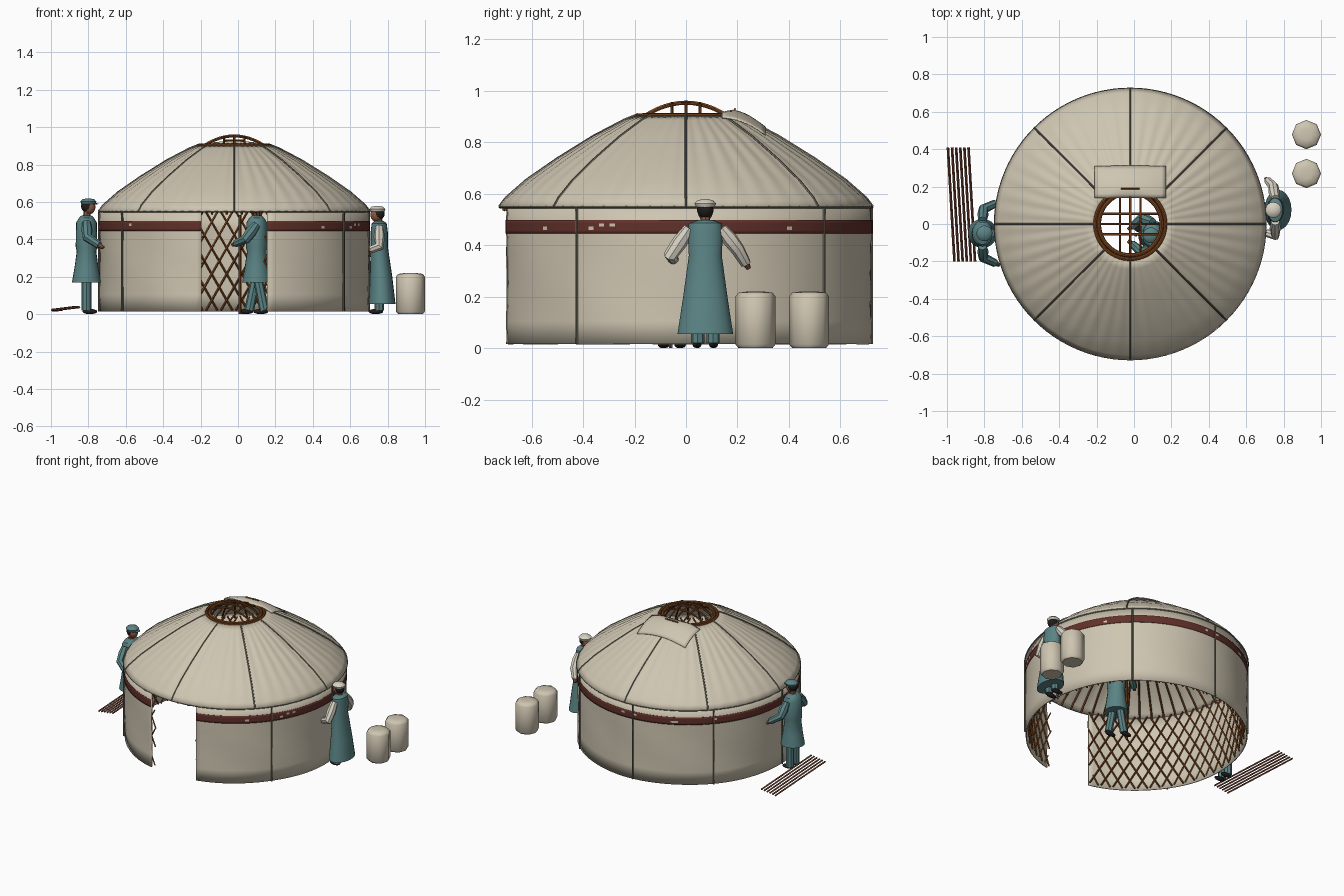
import bpy, bmesh, math, random
from math import sin, cos, pi, radians, sqrt
from mathutils import Vector

random.seed(4)
if "Cube" in bpy.data.objects:
    bpy.data.objects.remove(bpy.data.objects["Cube"])

CX, R, GAP = -0.02, 0.715, radians(14.2)


def material(name, r, g, b):
    m = bpy.data.materials.new(name)
    m.use_nodes = True
    m.diffuse_color = (r, g, b, 1)
    bsdf = next(n for n in m.node_tree.nodes if n.type == 'BSDF_PRINCIPLED')
    bsdf.inputs["Base Color"].default_value = (r, g, b, 1)
    bsdf.inputs["Roughness"].default_value = 0.9
    return m


FELT = material("cream felt", 0.62, 0.56, 0.44)
ROPE = material("grey rope", 0.17, 0.16, 0.12)
BAND = material("maroon band", 0.12, 0.03, 0.023)
WOOD = material("brown wood", 0.22, 0.065, 0.014)
SLAT = material("red brown slats", 0.14, 0.045, 0.025)
TEAL = material("teal cloth", 0.105, 0.23, 0.235)
WHITE = material("pale linen", 0.68, 0.64, 0.55)
SKIN = material("skin", 0.27, 0.1, 0.055)
BLACK = material("black", 0.015, 0.012, 0.012)


def finish(name, mesh, mat, loc=(0, 0, 0), yaw=0, angle=40):
    mesh.polygons.foreach_set("use_smooth", [True] * len(mesh.polygons))
    mesh.set_sharp_from_angle(angle=radians(angle))
    if not mesh.materials:
        mesh.materials.append(mat)
    ob = bpy.data.objects.new(name, mesh)
    bpy.context.collection.objects.link(ob)
    ob.location, ob.rotation_euler = loc, (0, 0, yaw)
    return ob


def sheet(name, nu, nv, fn, mat, closed=False, cap=False, thick=0, **kw):
    """Grid surface from fn(u, v); optionally closed around u."""
    bm = bmesh.new()
    cols = nu if closed else nu + 1
    rows = [[bm.verts.new(fn(i / nu, j / nv)) for i in range(cols)] for j in range(nv + 1)]
    for a, b in zip(rows, rows[1:]):
        for i in range(nu):
            k = (i + 1) % cols
            bm.faces.new((a[i], a[k], b[k], b[i]))
    if cap:
        bm.faces.new(rows[0][::-1])
        bm.faces.new(rows[-1])
    bmesh.ops.recalc_face_normals(bm, faces=bm.faces)
    mesh = bpy.data.meshes.new(name)
    bm.to_mesh(mesh)
    bm.free()
    ob = finish(name, mesh, mat, **kw)
    if thick:
        mod = ob.modifiers.new("thickness", 'SOLIDIFY')
        mod.thickness, mod.offset = thick, 0
    return ob


def loft(name, rings, n, mat, **kw):
    """Stack of ellipses given as (z, half width, half depth, y shift)."""
    def point(u, v):
        z, rx, ry, dy = rings[round(v * (len(rings) - 1))]
        return (rx * cos(2 * pi * u), ry * sin(2 * pi * u) + dy, z)
    return sheet(name, n, len(rings) - 1, point, mat, closed=True, cap=True, **kw)


def tubes(name, paths, radius, mat, taper=None, cyclic=False, res=0, **kw):
    """Rods along paths, gathered in one mesh."""
    cu = bpy.data.curves.new(name, 'CURVE')
    cu.dimensions, cu.bevel_depth, cu.bevel_resolution = '3D', radius, res
    cu.use_fill_caps = True
    for path in paths:
        sp = cu.splines.new('POLY')
        sp.points.add(len(path) - 1)
        sp.use_cyclic_u = cyclic
        for i, p in enumerate(path):
            sp.points[i].co = (*p, 1)
            sp.points[i].radius = taper[i] if taper else 1
    tmp = bpy.data.objects.new(name + "_path", cu)
    mesh = bpy.data.meshes.new_from_object(tmp)
    bpy.data.objects.remove(tmp)
    mesh.materials.clear()
    return finish(name, mesh, mat, **kw)


def ball(name, radius, mat, centre, squash=(1, 1, 1), **kw):
    bm = bmesh.new()
    bmesh.ops.create_uvsphere(bm, u_segments=14, v_segments=9, radius=radius)
    bmesh.ops.scale(bm, vec=squash, verts=bm.verts)
    bmesh.ops.translate(bm, vec=centre, verts=bm.verts)
    mesh = bpy.data.meshes.new(name)
    bm.to_mesh(mesh)
    bm.free()
    return finish(name, mesh, mat, **kw)


def polar(r, phi, z):
    """Point around the tent; phi = 0 is the doorway."""
    return (CX + r * sin(phi), -r * cos(phi), z)


def around(u, gap=GAP):
    return gap + u * (2 * pi - 2 * gap)


# Felt wall, open at the doorway
sheet("wall", 120, 6, lambda u, v: polar(R + 0.002 * sin(v * 9 + u * 40), around(u), 0.015 + 0.535 * v),
      FELT, thick=0.008)

# Painted band with a few worn patches
band = sheet("wall_band", 180, 4, lambda u, v: polar(R + 0.008, around(u), 0.445 + 0.053 * v), BAND, thick=0.002)
band.data.materials.append(FELT)
for f in band.data.polygons:
    if random.random() < 0.03 and abs(f.center.z - 0.471) < 0.015:
        f.material_index = 1

# Roof
PROFILE = [(0.726, 0.546), (0.70, 0.58), (0.62, 0.65), (0.5, 0.733),
           (0.36, 0.82), (0.24, 0.883), (0.185, 0.905)]


def roof_z(r):
    for (r0, z0), (r1, z1) in zip(PROFILE, PROFILE[1:]):
        if r >= r1:
            return z0 + (z1 - z0) * (r0 - r) / (r0 - r1)
    return PROFILE[-1][1]


def roof_point(u, v):
    r, z = PROFILE[round(v * 6)]
    return polar(r, 2 * pi * u, z + 0.0025 * sin(pi * v) * sin(2 * pi * u * 48))


sheet("roof", 288, 6, roof_point, FELT, closed=True, thick=0.006)
CIRCLE = [2 * pi * i / 96 for i in range(96)]
tubes("eave_rope", [[polar(0.724, a, 0.548) for a in CIRCLE]], 0.005, ROPE, cyclic=True)
tubes("roof_ropes", [[polar(r, k * pi / 4, z + 0.004) for r, z in PROFILE] for k in range(8)], 0.005, ROPE, res=1)
tubes("wall_ropes", [[polar(R + 0.008, radians(a + 90), z) for z in (0.015, 0.28, 0.55)]
                     for a in (-36, 5, 48, 95, 138, 182, 214)], 0.006, ROPE, res=1)

# Lattice of crossed laths inside the wall
laths = []
for k in range(54):
    for side, r in ((1, 0.698), (-1, 0.69)):
        path = []
        for s in range(9):
            phi = (2 * pi * k / 54 + side * 0.44 * (s / 8 - 0.5)) % (2 * pi)
            if GAP - 0.02 < phi < 2 * pi - GAP + 0.02:
                path.append(polar(r, phi, 0.02 + 0.53 * s / 8))
            elif len(path) > 1:
                laths.append(path)
                path = []
            else:
                path = []
        if len(path) > 1:
            laths.append(path)
tubes("wall_lattice", laths, 0.0055, WOOD)

# Roof poles
tubes("roof_poles", [[polar(r - 0.015, 2 * pi * (k + 0.5) / 56, z - 0.012) for r, z in PROFILE]
                     for k in range(56)], 0.006, WOOD)

# Crown ring with a domed grid of bars
for name, r, w in (("crown_outer_ring", 0.188, 0.010), ("crown_inner_ring", 0.167, 0.011)):
    tubes(name, [[polar(r, a, 0.902) for a in CIRCLE]], w, WOOD, cyclic=True, res=2)
bars = []
for d in (-0.055, 0, 0.055):
    half = sqrt(0.165 ** 2 - d * d)
    for swap in (False, True):
        path = []
        for i in range(13):
            t = half * (i / 6 - 1)
            z = 0.902 + 0.054 * (1 - (t * t + d * d) / 0.165 ** 2)
            path.append((CX + d, t, z) if swap else (CX + t, d, z))
        bars.append(path)
tubes("crown_bars", bars, 0.006, WOOD, res=1)


# Folded flap behind the crown
def flap_point(u, v):
    x, y = 0.38 * (u - 0.5), 0.14 + 0.17 * v
    return (CX + x, y, roof_z(sqrt(x * x + y * y)) + 0.01 + 0.012 * sin(pi * v))


sheet("roof_flap", 16, 8, flap_point, FELT, thick=0.005)
tubes("flap_toggle", [[(CX - 0.05, 0.19, 0.928), (CX + 0.05, 0.19, 0.928)]], 0.005, WOOD)

# Prop inside the tent
tubes("prop_pole", [[(0.01, -0.06, 0), (0.01, -0.06, 0.53)]], 0.008, WOOD, res=1)

# Sacks and spare slats
SACK = [(0, 0.066, 0.066, 0), (0.015, 0.078, 0.078, 0), (0.2, 0.078, 0.078, 0), (0.215, 0.066, 0.066, 0),
        (0.22, 0.03, 0.03, 0)]
for i, y in enumerate((0.27, 0.478)):
    loft(f"sack_{i + 1}", SACK, 8, FELT, loc=(0.922, y, 0), angle=50)
tubes("spare_slats", [[(-0.995 + 0.022 * i, 0.41, 0.022 + 0.003 * i), (-0.96 + 0.022 * i, -0.2, 0.022 + 0.003 * i)]
                      for i in range(6)], 0.007, SLAT)


# People: local front is -y
def person(name, loc, yaw, coat, sleeve, hat, arms, top, stride=0.0):
    at = dict(loc=loc, yaw=yaw)
    loft(name + "_coat", coat, 20, TEAL, **at)
    for side, arm in arms.items():
        s = 1 if side == "left" else -1
        shoulder, elbow, hand = [Vector((s * x, y, z)) for x, y, z in arm]
        wrist = elbow.lerp(hand, 0.75)
        tubes(f"{name}_{side}_sleeve", [[shoulder, shoulder.lerp(elbow, 0.5), elbow, wrist]], 0.03, sleeve,
              taper=(0.75, 1, 0.9, 0.7), res=2, **at)
        tubes(f"{name}_{side}_hand", [[wrist, hand]], 0.014, SKIN, taper=(1, 0.7), res=2, **at)
        foot = s * stride
        tubes(f"{name}_{side}_leg", [[(s * 0.03, foot, 0.02), (s * 0.03, 0, 0.22)]], 0.026, TEAL, res=2, **at)
        ball(f"{name}_{side}_shoe", 0.02, BLACK, (s * 0.032, foot - 0.018, 0.014), (0.9, 2, 0.7), **at)
    # Head, hair and hat
    z = top - 0.048
    tubes(name + "_neck", [[(0, 0, z - 0.06), (0, -0.005, z)]], 0.019, SKIN, res=2, **at)
    ball(name + "_head", 0.032, SKIN, (0, -0.014, z), (0.95, 1.05, 1.2), **at)
    ball(name + "_hair", 0.032, BLACK, (0, -0.004, z + 0.006), (1.03, 1.05, 1.1), **at)
    loft(name + "_hat", [(z + 0.016, 0.036, 0.038, -0.01), (z + 0.03, 0.042, 0.043, -0.01),
                         (z + 0.042, 0.03, 0.032, -0.01), (z + 0.047, 0.008, 0.008, -0.01)], 16, hat, **at)
    if hat is TEAL:
        ball(name + "_cap_peak", 0.025, hat, (0, -0.045, z + 0.018), (1, 0.8, 0.15), **at)


LONG_COAT = [(0.055, 0.108, 0.072, 0.015), (0.2, 0.086, 0.06, 0.01), (0.36, 0.064, 0.046, 0),
             (0.44, 0.068, 0.046, 0), (0.485, 0.064, 0.04, 0), (0.498, 0.025, 0.025, 0)]
SHORT_COAT = [(0.17, 0.078, 0.078, 0), (0.25, 0.068, 0.064, 0), (0.335, 0.06, 0.052, 0),
              (0.36, 0.064, 0.058, 0), (0.49, 0.07, 0.055, 0), (0.515, 0.06, 0.04, 0), (0.528, 0.026, 0.026, 0)]

person("woman", (0.755, 0.075, 0), -pi / 2, LONG_COAT, WHITE, WHITE,
       {"left": [(0.062, 0, 0.465), (0.135, 0, 0.36), (0.12, -0.06, 0.34)],
        "right": [(0.062, 0, 0.465), (0.125, -0.01, 0.385), (0.168, -0.05, 0.31)]}, 0.58)
REACH = [(0.07, 0, 0.49), (0.13, -0.005, 0.41), (0.17, -0.09, 0.355)]
person("man_outside", (-0.81, -0.05, 0), pi / 2, SHORT_COAT, TEAL, TEAL,
       {"left": REACH, "right": REACH}, 0.62)
HOLD = [(0.07, 0, 0.48), (0.09, -0.06, 0.4), (0.03, -0.13, 0.37)]
person("man_inside", (0.10, -0.06, 0), -pi / 2, SHORT_COAT, TEAL, TEAL,
       {"left": HOLD, "right": HOLD}, 0.62, stride=0.04)
